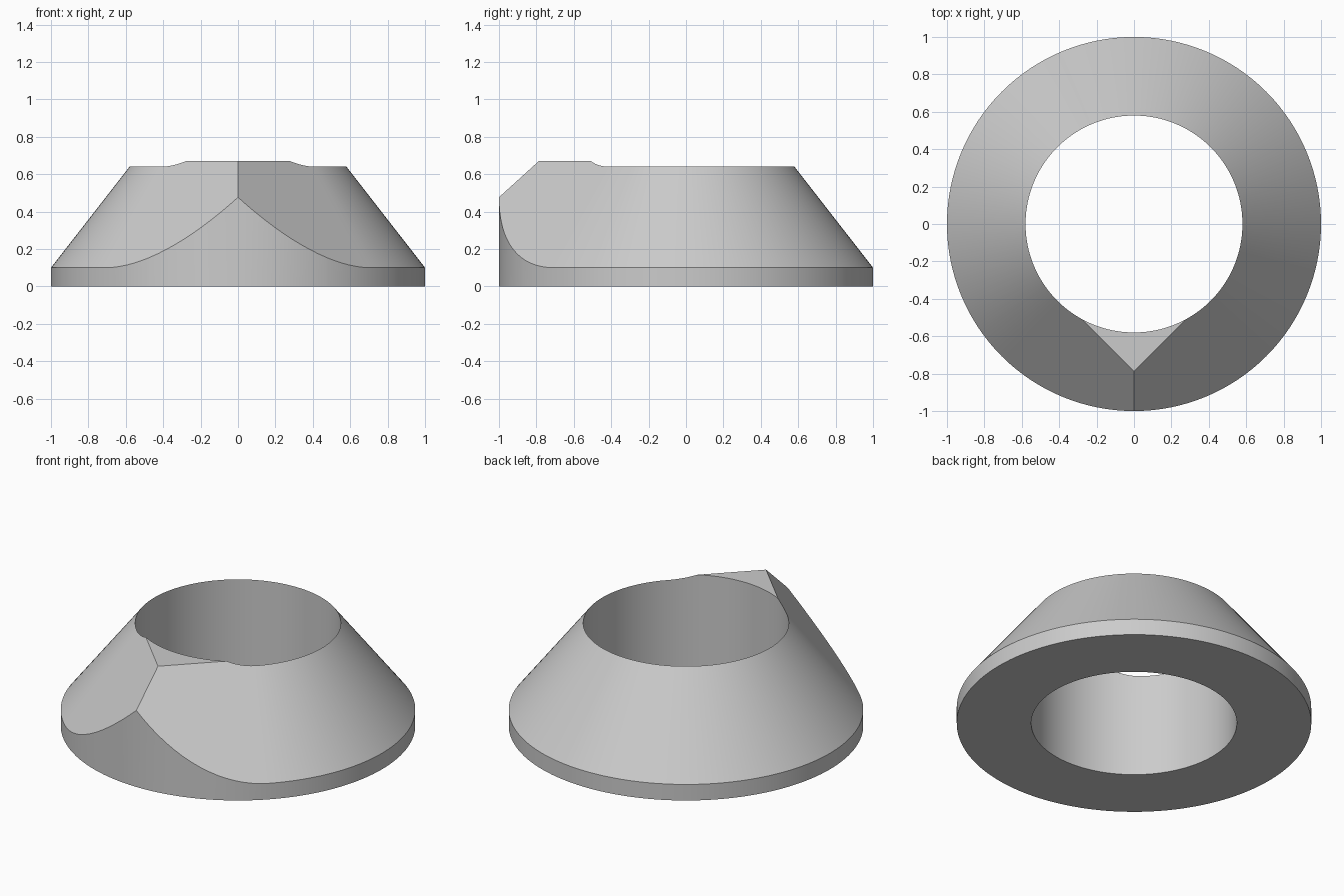
import bpy, bmesh
from math import sin, cos, radians, degrees, acos

if "Cube" in bpy.data.objects:
    bpy.data.objects.remove(bpy.data.objects["Cube"])

SEGMENTS = 128
BORE, RIM, CAP = 0.58, 0.10, 0.67      # bore radius, band height, flat top height
SLOPE = 1.285                          # rise of the cone per unit of radius
CAP_DIST = 1 - (CAP - RIM) / SLOPE     # distance at which the flanks meet the flat top

grey = bpy.data.materials.new("light grey")
grey.use_nodes = True
colour = (0.6, 0.6, 0.6, 1)
grey.diffuse_color = colour
grey.node_tree.nodes["Principled BSDF"].inputs["Base Color"].default_value = colour


def spread(angle):
    """Cone radius per unit of distance; tangent flanks replace the cone at the front."""
    return cos(radians(45 - abs(angle))) if abs(angle) < 45 else 1.0


def section(angle):
    """Radial cross-section, with the angle measured from the front."""
    s = spread(angle)
    cap_r = max(BORE, CAP_DIST / s)
    height = lambda r: min(CAP, RIM + SLOPE * (1 - r * s))
    profile = [(BORE, 0), (1, 0), (1, height(1)), (cap_r, height(cap_r)), (BORE, height(BORE))]
    a = radians(angle)
    return [(r * sin(a), -r * cos(a), z) for r, z in profile]


# Columns around the ring, including the exact corners of the flat top
corner = 45 - degrees(acos(CAP_DIST / BORE))
angles = [-180 + 360 * i / SEGMENTS for i in range(SEGMENTS)]
angles = sorted(angles + [-corner, corner])

# Collar: bottom, outer band, sloping flank, flat top and bore
bm = bmesh.new()
columns = [[bm.verts.new(p) for p in section(a)] for a in angles]
for i, a in enumerate(columns):
    b = columns[(i + 1) % len(columns)]
    for j in range(5):
        k = (j + 1) % 5
        bm.faces.new((a[j], b[j], b[k], a[k]))
bmesh.ops.remove_doubles(bm, verts=bm.verts, dist=0.0001)
bmesh.ops.recalc_face_normals(bm, faces=bm.faces)
mesh = bpy.data.meshes.new("tapered_collar")
bm.to_mesh(mesh)
bm.free()
mesh.materials.append(grey)

collar = bpy.data.objects.new("tapered_collar", mesh)
bpy.context.collection.objects.link(collar)
bpy.ops.object.select_all(action="DESELECT")
collar.select_set(True)
bpy.context.view_layer.objects.active = collar
bpy.ops.object.shade_smooth_by_angle(angle=radians(25))
